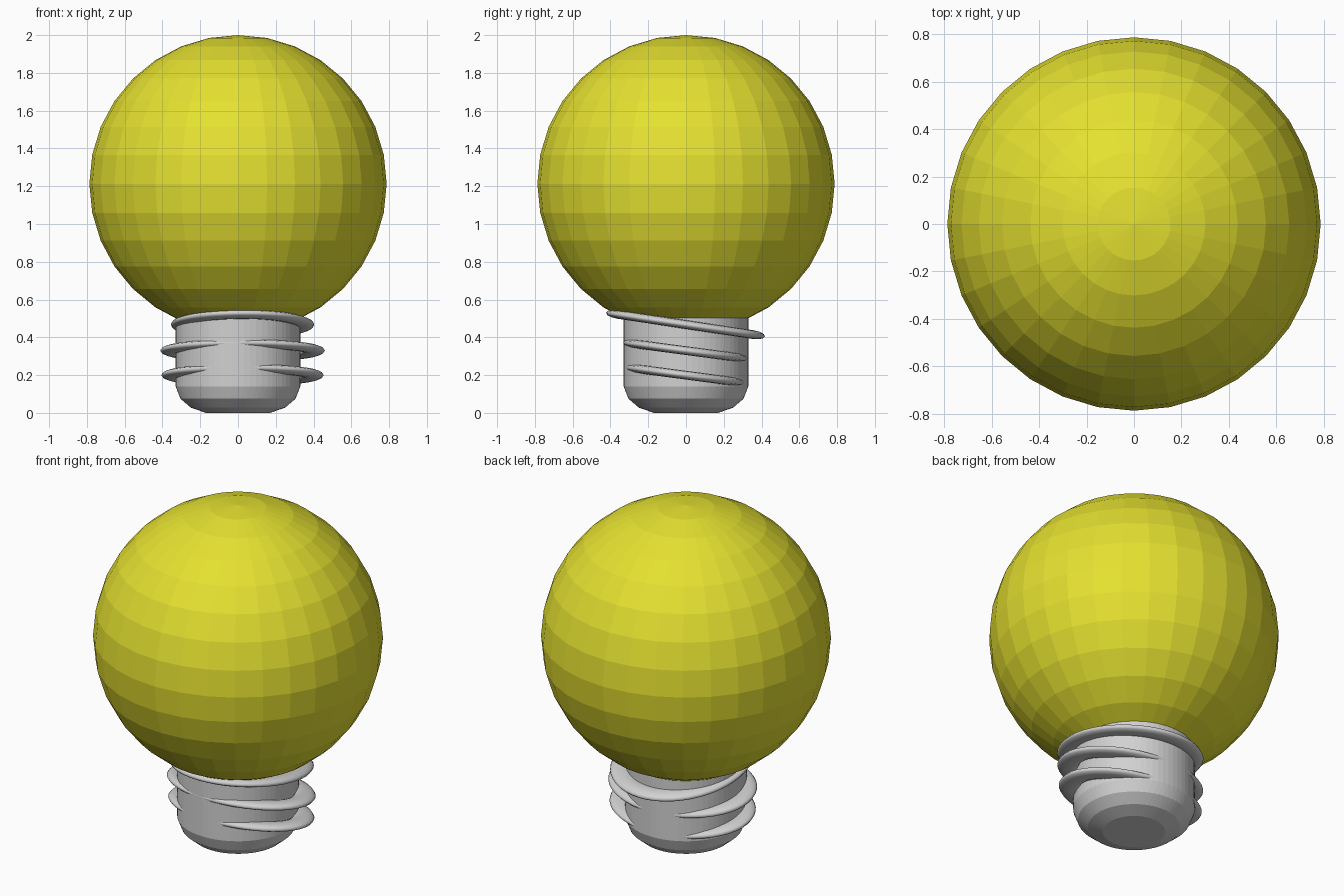
import bpy, bmesh, math
from mathutils import Matrix, Vector

if "Cube" in bpy.data.objects:
    bpy.data.objects.remove(bpy.data.objects["Cube"])


def material(name, rgb):
    m = bpy.data.materials.new(name)
    m.diffuse_color = (*rgb, 1)
    m.use_nodes = True
    m.node_tree.nodes["Principled BSDF"].inputs["Base Color"].default_value = m.diffuse_color
    return m


def add_object(name, bm, mat):
    bmesh.ops.recalc_face_normals(bm, faces=bm.faces)
    me = bpy.data.meshes.new(name)
    bm.to_mesh(me)
    bm.free()
    me.materials.append(mat)
    ob = bpy.data.objects.new(name, me)
    bpy.context.collection.objects.link(ob)
    return ob


yellow = material("yellow_glass", (0.78, 0.75, 0.03))
grey = material("grey_metal", (0.64, 0.64, 0.64))

# Glass globe
bm = bmesh.new()
bmesh.ops.create_uvsphere(bm, u_segments=32, v_segments=16, radius=0.787,
                          matrix=Matrix.Translation((0, 0, 1.213)))
add_object("globe", bm, yellow)

# Screw base: straight wall, then faceted rows turned half a step each
SIDES = 64
profile = [(0.33, 0.505, 0), (0.33, 0.14, 0), (0.305, 0.075, 0.5),
           (0.25, 0.028, 1), (0.17, 0.0, 1)]
bm = bmesh.new()
rows = []
for r, z, shift in profile:
    angles = [2 * math.pi * (i + shift) / SIDES for i in range(SIDES)]
    rows.append([bm.verts.new((r * math.cos(a), r * math.sin(a), z)) for a in angles])
for k in range(len(rows) - 1):
    a, b = rows[k], rows[k + 1]
    for i in range(SIDES):
        j = (i + 1) % SIDES
        if profile[k][2] == profile[k + 1][2]:
            bm.faces.new((a[i], a[j], b[j], b[i]))
        else:
            bm.faces.new((a[i], a[j], b[i]))
            bm.faces.new((a[j], b[j], b[i]))
bm.faces.new(rows[0])
bm.faces.new(rows[-1])
add_object("screw_base", bm, grey)


# Tilted oval thread rings with a flattened cross-section
def thread(name, z, half_x, half_y, tilt, wide=0.06, thick=0.023, n=48, m=12):
    bm = bmesh.new()
    turn = Matrix.Rotation(math.radians(tilt), 3, 'X')
    loops = []
    for i in range(n):
        a = 2 * math.pi * i / n
        loop = []
        for k in range(m):
            t = 2 * math.pi * k / m
            s = wide * (math.cos(t) - 1)
            p = Vector(((half_x + s) * math.cos(a), (half_y + s) * math.sin(a),
                        thick * math.sin(t)))
            loop.append(bm.verts.new(turn @ p + Vector((0.024, -0.003, z))))
        loops.append(loop)
    for i in range(n):
        a, b = loops[i], loops[(i + 1) % n]
        for k in range(m):
            j = (k + 1) % m
            bm.faces.new((a[k], a[j], b[j], b[k]))
    ob = add_object(name, bm, grey)
    for f in ob.data.polygons:
        f.use_smooth = True


thread("upper_thread", 0.468, 0.38, 0.425, -8.5)
thread("middle_thread", 0.33, 0.436, 0.333, -7.5)
thread("lower_thread", 0.2, 0.43, 0.322, -7.5)
